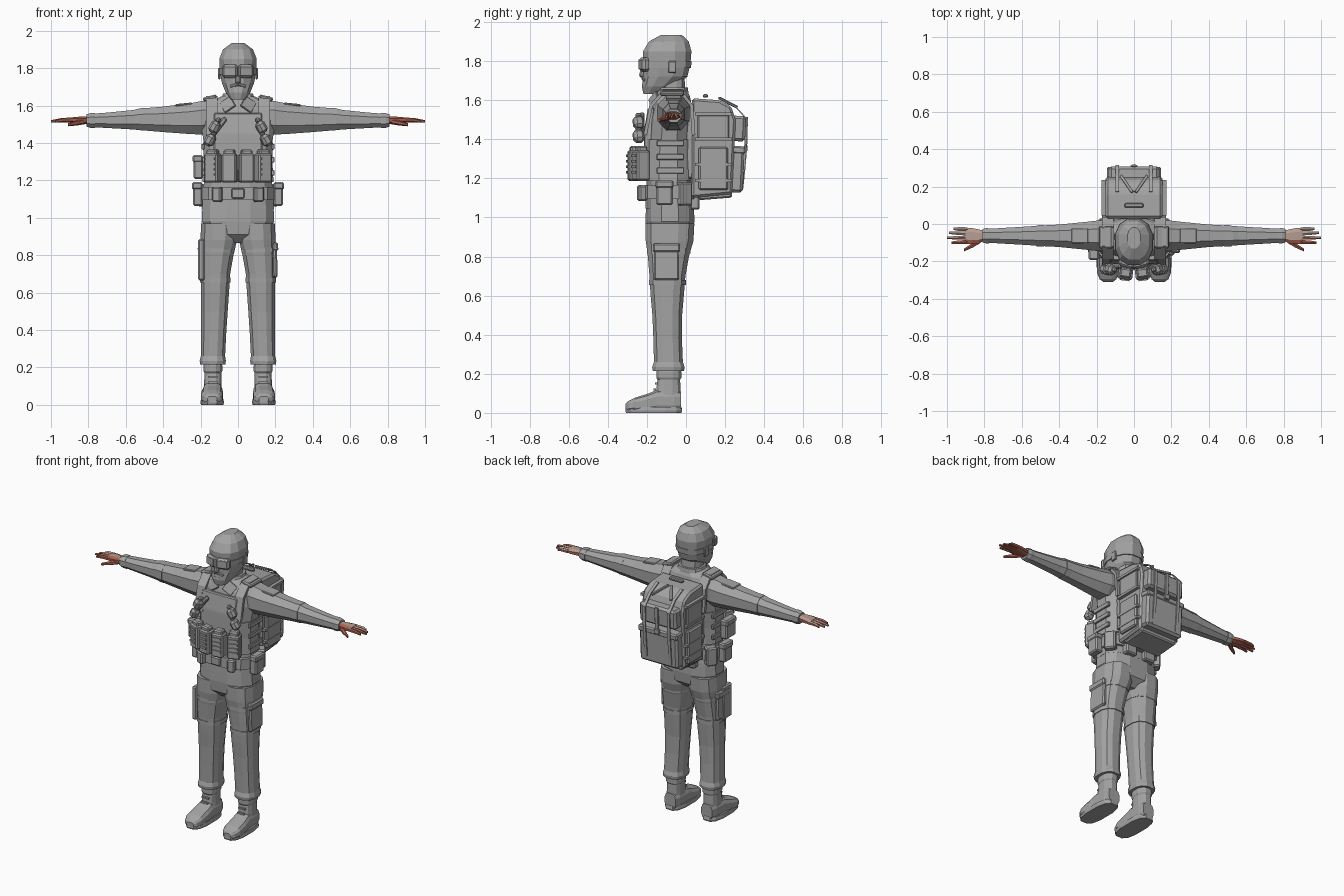
import bpy, bmesh, math
from mathutils import Vector, Matrix, Euler


def material(name, rgb):
    m = bpy.data.materials.new(name)
    m.diffuse_color = (*rgb, 1)
    return m


GREY = material("cloth_grey", (0.37, 0.37, 0.37))
SKIN = material("skin_red_brown", (0.40, 0.12, 0.08))
PALE = material("skin_pale", (0.47, 0.34, 0.29))


def finish(name, bm, mirror=False, skin=False):
    bmesh.ops.recalc_face_normals(bm, faces=bm.faces[:])
    bm.normal_update()
    if skin:  # back of the hand is paler toward the rear
        for f in bm.faces:
            c = f.calc_center_median()
            f.material_index = int(f.normal.z > 0.2 and c.y > -0.07)
    me = bpy.data.meshes.new(name)
    bm.to_mesh(me)
    bm.free()
    for m in ((SKIN, PALE) if skin else (GREY,)):
        me.materials.append(m)
    ob = bpy.data.objects.new(name, me)
    bpy.context.collection.objects.link(ob)
    if mirror:
        ob.modifiers.new("Mirror", 'MIRROR').use_axis[0] = True
    return ob


def loft(name, rings, axis='z', n=12, e=0.8, **kw):
    """Rings are (position on axis, centre a, centre b, radius a, radius b)."""
    bm = bmesh.new()
    top = math.cos(math.pi / n) ** e
    prev = None
    for p, ca, cb, ra, rb in rings:
        ring = []
        for i in range(n):
            t = (i + 0.5) * 2 * math.pi / n
            c, s = math.cos(t), math.sin(t)
            a = ca + ra * math.copysign(abs(c) ** e, c) / top
            b = cb + rb * math.copysign(abs(s) ** e, s) / top
            co = {'z': (a, b, p), 'x': (p, a, b), 'y': (a, p, b)}[axis]
            ring.append(bm.verts.new(co))
        if prev:
            for i in range(n):
                j = (i + 1) % n
                bm.faces.new((prev[i], prev[j], ring[j], ring[i]))
        else:
            bm.faces.new(ring)
        prev = ring
    bm.faces.new(prev)
    return finish(name, bm, **kw)


def box(name, centre, size, rot=(0, 0, 0), bevel=0.008, **kw):
    bm = bmesh.new()
    bmesh.ops.create_cube(bm, size=1)
    bmesh.ops.scale(bm, vec=size, verts=bm.verts)
    if bevel:
        bmesh.ops.bevel(bm, geom=bm.edges[:], offset=min(bevel, min(size) * 0.3),
                        segments=1, affect='EDGES', profile=0.5)
    bm.transform(Matrix.Translation(centre) @ Euler(rot).to_matrix().to_4x4())
    return finish(name, bm, **kw)


def prism(name, outline, x0, x1, bevel=0, **kw):
    """Side outline of (y, z) points, extruded along x."""
    bm = bmesh.new()
    f = bm.faces.new([bm.verts.new((x0, y, z)) for y, z in outline])
    ext = bmesh.ops.extrude_face_region(bm, geom=[f])
    bmesh.ops.translate(bm, vec=(x1 - x0, 0, 0),
                        verts=[v for v in ext['geom'] if isinstance(v, bmesh.types.BMVert)])
    if bevel:
        bmesh.ops.bevel(bm, geom=bm.edges[:], offset=bevel, segments=1,
                        affect='EDGES', profile=0.5)
    return finish(name, bm, **kw)


def strap(name, path, x0, x1, t=0.015, **kw):
    """Ribbon following a (y, z) path."""
    pts = [Vector(p) for p in path]
    out = []
    for i, p in enumerate(pts):
        d = (pts[min(i + 1, len(pts) - 1)] - pts[max(i - 1, 0)]).normalized()
        out.append(p + Vector((-d.y, d.x)) * t)
    return prism(name, pts + out[::-1], x0, x1, **kw)


# Boots
loft("boot_sole", [(0, .138, -.165, .06, .142), (.012, .138, -.165, .063, .146),
                   (.03, .138, -.165, .06, .142)], e=.7, mirror=True)
loft("boot_foot", [(-.025, .135, .06, .04, .05), (-.06, .135, .06, .05, .058),
                   (-.15, .136, .06, .053, .058), (-.19, .138, .05, .057, .05),
                   (-.26, .14, .04, .058, .038), (-.295, .139, .033, .045, .028),
                   (-.31, .138, .03, .025, .015)], axis='y', e=.7, mirror=True)
loft("boot_shaft", [(.05, .135, -.092, .05, .066), (.12, .135, -.09, .046, .062),
                    (.17, .134, -.088, .045, .058), (.18, .134, -.088, .05, .064),
                    (.21, .134, -.088, .05, .064), (.24, .134, -.088, .045, .06)], mirror=True)
for i, z in enumerate((.09, .12, .15)):
    box(f"boot_lace_{i}", (.135, -.152 - (.15 - z) * .25, z), (.05, .012, .01), bevel=0, mirror=True)

# Trousers
loft("trouser_leg", [(.215, .135, -.09, .067, .08), (.235, .135, -.09, .07, .083),
                     (.26, .134, -.09, .065, .074), (.38, .13, -.094, .067, .073),
                     (.5, .126, -.096, .071, .076), (.6, .123, -.096, .075, .085),
                     (.7, .121, -.095, .079, .092), (.8, .112, -.09, .088, .105),
                     (.88, .103, -.084, .098, .122), (.97, .1, -.082, .097, .125)], mirror=True)
for nm, z, cx, cy, rx, ry in (("lower", .655, .122, -.095, .082, .094),
                              ("upper", .815, .111, -.089, .093, .111)):
    loft(f"knee_strap_{nm}", [(z, cx, cy, rx, ry), (z + .025, cx, cy, rx, ry)], mirror=True)
loft("trouser_hips", [(.865, 0, -.085, .05, .07), (.91, 0, -.083, .15, .118),
                      (.98, 0, -.082, .194, .125), (1.06, 0, -.082, .19, .123),
                      (1.12, 0, -.083, .183, .118)])
box("cargo_pocket", (.197, -.1, .77), (.026, .13, .18), (0, -.03, 0), mirror=True)
box("cargo_pocket_flap", (.2, -.1, .845), (.03, .138, .045), (0, -.03, 0), mirror=True)
box("thigh_pouch", (-.196, -.135, .775), (.036, .1, .22))

# Jacket, neck and collar
loft("jacket", [(1.045, 0, -.083, .192, .125), (1.12, 0, -.085, .187, .12),
                (1.25, 0, -.088, .178, .112), (1.4, 0, -.086, .183, .114),
                (1.5, 0, -.08, .198, .112), (1.58, 0, -.072, .198, .1),
                (1.62, 0, -.068, .15, .088), (1.655, 0, -.068, .075, .07)])
loft("neck", [(1.6, 0, -.07, .068, .07), (1.75, 0, -.075, .062, .065)])
loft("collar", [(1.6, 0, -.072, .1, .09), (1.665, 0, -.066, .08, .075)])
box("collar_wing", (.055, -.165, 1.605), (.07, .012, .07), (-.45, .6, .2), .003, mirror=True)

# Arms
loft("sleeve", [(.1, -.063, 1.54, .075, .08), (.19, -.063, 1.535, .082, .09),
                (.25, -.063, 1.53, .075, .083), (.4, -.063, 1.526, .06, .068),
                (.53, -.063, 1.526, .053, .057), (.56, -.063, 1.524, .05, .052),
                (.7, -.063, 1.521, .042, .041), (.775, -.063, 1.52, .037, .036)],
     axis='x', n=8, e=.9, mirror=True)
loft("sleeve_cuff", [(.765, -.063, 1.52, .039, .039), (.79, -.063, 1.52, .041, .039),
                     (.81, -.063, 1.52, .036, .033)], axis='x', n=8, e=.9, mirror=True)
box("sleeve_pocket", (.29, -.063, 1.606), (.09, .08, .012), (0, .1, 0), .004, mirror=True)
loft("elbow_fold", [(.48, -.063, 1.526, .058, .061), (.52, -.063, 1.526, .056, .06)],
     axis='x', n=8, e=.9, mirror=True)

# Hands
loft("palm", [(.8, -.063, 1.521, .026, .02), (.83, -.066, 1.522, .037, .019),
              (.87, -.064, 1.523, .043, .016), (.9, -.063, 1.523, .042, .012)],
     axis='x', n=8, mirror=True, skin=True)
for i, (y0, y1, tip) in enumerate(((-.028, -.026, .965), (-.051, -.047, .99),
                                   (-.073, -.074, 1.0), (-.096, -.1, .975))):
    loft(f"finger_{i}", [(.89, y0, 1.523, .0105, .011), (.94, (y0 + y1) / 2, 1.522, .01, .01),
                         (tip, y1, 1.515, .006, .006)], axis='x', n=6, e=1,
         mirror=True, skin=True)
loft("thumb", [(.82, -.085, 1.515, .016, .013), (.86, -.112, 1.507, .013, .012),
               (.91, -.14, 1.497, .007, .007)], axis='x', n=6, e=1, mirror=True, skin=True)

# Head in a close hood, with goggles
loft("head", [(1.632, 0, -.18, .038, .038), (1.67, 0, -.143, .066, .083),
              (1.72, 0, -.106, .086, .113), (1.78, 0, -.098, .097, .12),
              (1.85, 0, -.096, .1, .124), (1.9, 0, -.088, .08, .102),
              (1.933, 0, -.075, .035, .055)], e=.85)
loft("goggle_strap", [(1.765, 0, -.098, .1, .123), (1.8, 0, -.097, .102, .126)], e=.85)
box("goggle_frame", (.04, -.212, 1.783), (.085, .04, .07), (0, 0, .3), .012, mirror=True)
box("goggle_lens", (.043, -.23, 1.783), (.066, .008, .05), (0, 0, .3), .002, mirror=True)
box("nose", (0, -.222, 1.738), (.028, .03, .045), (-.25, 0, 0))
box("upper_lip", (.02, -.214, 1.708), (.045, .02, .016), (0, .25, .25), .004, mirror=True)
box("lower_lip", (0, -.217, 1.682), (.045, .014, .014), bevel=.003)
box("ear", (.1, -.07, 1.77), (.012, .04, .06), bevel=.004, mirror=True)

# Vest with shoulder straps
loft("vest_band", [(1.19, 0, -.09, .19, .128), (1.3, 0, -.09, .184, .122),
                   (1.4, 0, -.088, .187, .12)], e=.75)
prism("vest_front_plate", [(-.19, 1.2), (-.218, 1.2), (-.214, 1.45), (-.195, 1.56), (-.16, 1.56)],
      -.13, .13, .006)
prism("vest_back_plate", [(0, 1.2), (.035, 1.2), (.04, 1.5), (.02, 1.58), (-.01, 1.58)],
      -.14, .14, .006)
strap("shoulder_strap", [(.03, 1.42), (.02, 1.57), (-.03, 1.635), (-.11, 1.635), (-.17, 1.57),
                         (-.2, 1.42)], .11, .17, -.018, mirror=True)
box("shoulder_pad", (.15, -.07, 1.64), (.075, .12, .022), (0, .25, 0), mirror=True)
for i, z in enumerate((1.24, 1.31, 1.38)):
    box(f"side_webbing_{i}", (.187, -.08, z), (.016, .14, .03), bevel=.003, mirror=True)

# Magazine pouches wrapped around the front
for i, x in enumerate((-.135, -.045, .045, .135)):
    y, r = -.265 + 1.9 * x * x, x * 3
    out = Vector((math.sin(r), -math.cos(r), 0))
    c = Vector((x, y, 1.265))
    box(f"magazine_pouch_{i}", c, (.078, .07, .155), (0, 0, r))
    box(f"magazine_{i}", c + Vector((0, 0, .075)), (.06, .05, .05), (0, 0, r))
    for k in range(4):
        box(f"magazine_rib_{i}_{k}", c + out * .037 + Vector((0, 0, .05 - k * .028)),
            (.052, .01, .013), (0, 0, r), 0)
box("radio_pouch", (-.212, -.14, 1.27), (.05, .1, .125))
box("radio_pouch_flap", (-.215, -.14, 1.315), (.054, .106, .04))

# Chest gear
for i, (x, z) in enumerate(((.125, 1.485), (.15, 1.415))):
    box(f"grenade_{i}", (x, -.243, z), (.05, .055, .065), (0, -.5, .3), .014, mirror=True)
    box(f"grenade_cap_{i}", (x - .02, -.243, z + .037), (.026, .03, .025), (0, -.5, .3), mirror=True)
box("knife_sheath", (-.115, -.225, 1.47), (.028, .025, .16), (0, .65, 0))

# Belt and its pouches
loft("belt", [(1.095, 0, -.087, .2, .14), (1.165, 0, -.087, .2, .138)], e=.75)
box("belt_buckle", (0, -.232, 1.13), (.07, .02, .055))
box("belt_front_pouch", (.11, -.225, 1.125), (.05, .045, .08), (0, 0, .3), mirror=True)
box("belt_side_pouch", (.215, -.11, 1.125), (.05, .085, .125), mirror=True)
box("belt_side_flap", (.218, -.11, 1.17), (.054, .092, .04), mirror=True)
box("belt_hip_pouch", (.175, -.01, 1.12), (.06, .07, .12), (0, 0, .6), mirror=True)
box("belt_rear_pouch", (.07, .045, 1.1), (.08, .05, .12), mirror=True)

# Backpack
prism("backpack_body", [(.03, 1.1), (.235, 1.12), (.255, 1.5), (.23, 1.57), (.17, 1.6), (.03, 1.61)],
      -.152, .152, .012)
box("backpack_lower_pocket", (0, .258, 1.245), (.28, .075, .235), (-.05, 0, 0), .014)
box("backpack_upper_pocket", (0, .265, 1.455), (.27, .08, .13), (-.05, 0, 0), .014)
box("backpack_pocket_flap", (0, .27, 1.345), (.288, .07, .04), (-.05, 0, 0))
box("backpack_base", (0, .15, 1.115), (.27, .17, .04), (.08, 0, 0))
box("backpack_side_pocket", (.155, .14, 1.25), (.03, .15, .22), mirror=True)
box("backpack_side_panel", (.155, .14, 1.46), (.02, .16, .13), mirror=True)
for i, z in enumerate((1.19, 1.27, 1.4, 1.53)):
    box(f"backpack_side_strap_{i}", (.16, .14, z), (.026, .19, .016), bevel=0, mirror=True)
strap("backpack_rear_strap", [(.285, 1.14), (.297, 1.25), (.306, 1.36), (.31, 1.5),
                              (.25, 1.565), (.17, 1.605)], .08, .1, -.007, mirror=True)
box("backpack_lid_strap", (.04, .215, 1.588), (.016, .12, .012), (-.4, 0, -.6), .002, mirror=True)
box("backpack_center_strap", (0, .308, 1.43), (.025, .012, .17), (-.05, 0, 0), .002)
box("backpack_buckle", (0, .306, 1.355), (.04, .016, .035), bevel=.004)
box("backpack_handle", (0, .1, 1.622), (.1, .025, .018), bevel=.005)
